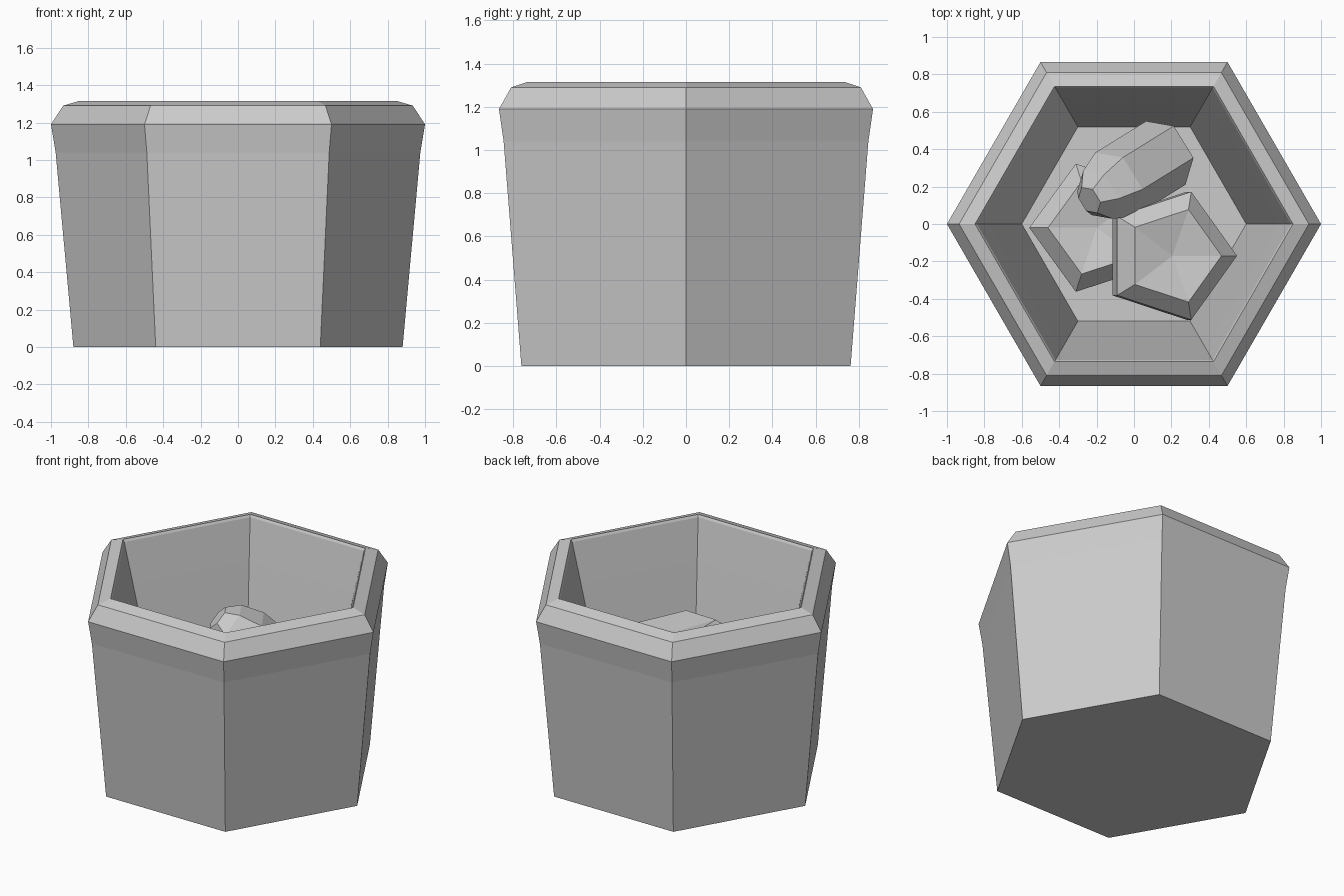
import bpy
import bmesh
from math import cos, sin, pi, radians
from mathutils import Vector, Matrix

cube = bpy.data.objects.get("Cube")
if cube:
    bpy.data.objects.remove(cube, do_unlink=True)

grey = bpy.data.materials.new("plain grey")
grey.use_nodes = True
colour = (0.6, 0.6, 0.6, 1)
grey.diffuse_color = colour
grey.node_tree.nodes["Principled BSDF"].inputs["Base Color"].default_value = colour


def loft(name, profile, sides, turn=0.0, place=Matrix()):
    """Stack polygon rings given as (radius, height); radius 0 makes a point."""
    bm = bmesh.new()
    rings = []
    for r, z in profile:
        count = sides if r > 0 else 1
        rings.append([bm.verts.new((r * cos(turn + 2 * pi * i / sides),
                                    r * sin(turn + 2 * pi * i / sides), z))
                      for i in range(count)])
    for a, b in zip(rings, rings[1:]):
        for i in range(sides):
            j = (i + 1) % sides
            if len(b) == 1:
                bm.faces.new((a[i], a[j], b[0]))
            else:
                bm.faces.new((a[i], a[j], b[j], b[i]))
    for ring in (rings[0], rings[-1]):
        if len(ring) > 1:
            bm.faces.new(ring)
    bmesh.ops.recalc_face_normals(bm, faces=bm.faces)
    mesh = bpy.data.meshes.new(name)
    bm.to_mesh(mesh)
    bm.free()
    mesh.materials.append(grey)
    obj = bpy.data.objects.new(name, mesh)
    obj.matrix_world = place
    bpy.context.collection.objects.link(obj)
    return obj


# Hexagonal tub: outer wall, chamfered rim, inner wall, floor
loft("tub", [(0.88, 0), (0.975, 1.04), (1.0, 1.19), (0.935, 1.29),
             (0.85, 1.315), (0.84, 1.3), (0.775, 1.04), (0.6, 0.3)], 6)

# Two five-sided chunks with bevelled tops and a shallow dished face
chunk = [(0.28, 0), (0.36, 0.07), (0.36, 0.21), (0.26, 0.3), (0, 0.26)]
loft("left_chunk", chunk, 5, pi, Matrix.Translation((-0.2, -0.02, 0.3)))
loft("right_chunk", chunk, 5, 0,
     Matrix.Translation((0.16, -0.17, 0.55)) @ Matrix.Rotation(radians(10), 4, 'Y'))

# Six-sided round-ended block leaning up on the chunks
low, high = Vector((0.17, 0.38, 0.5)), Vector((-0.25, 0.12, 0.92))
lean = (high - low).to_track_quat('Z', 'Y').to_matrix().to_4x4()
loft("leaning_block", [(0.2, 0), (0.2, 0.42), (0.15, 0.56), (0.08, 0.63)], 6, 0,
     Matrix.Translation(low) @ lean)
